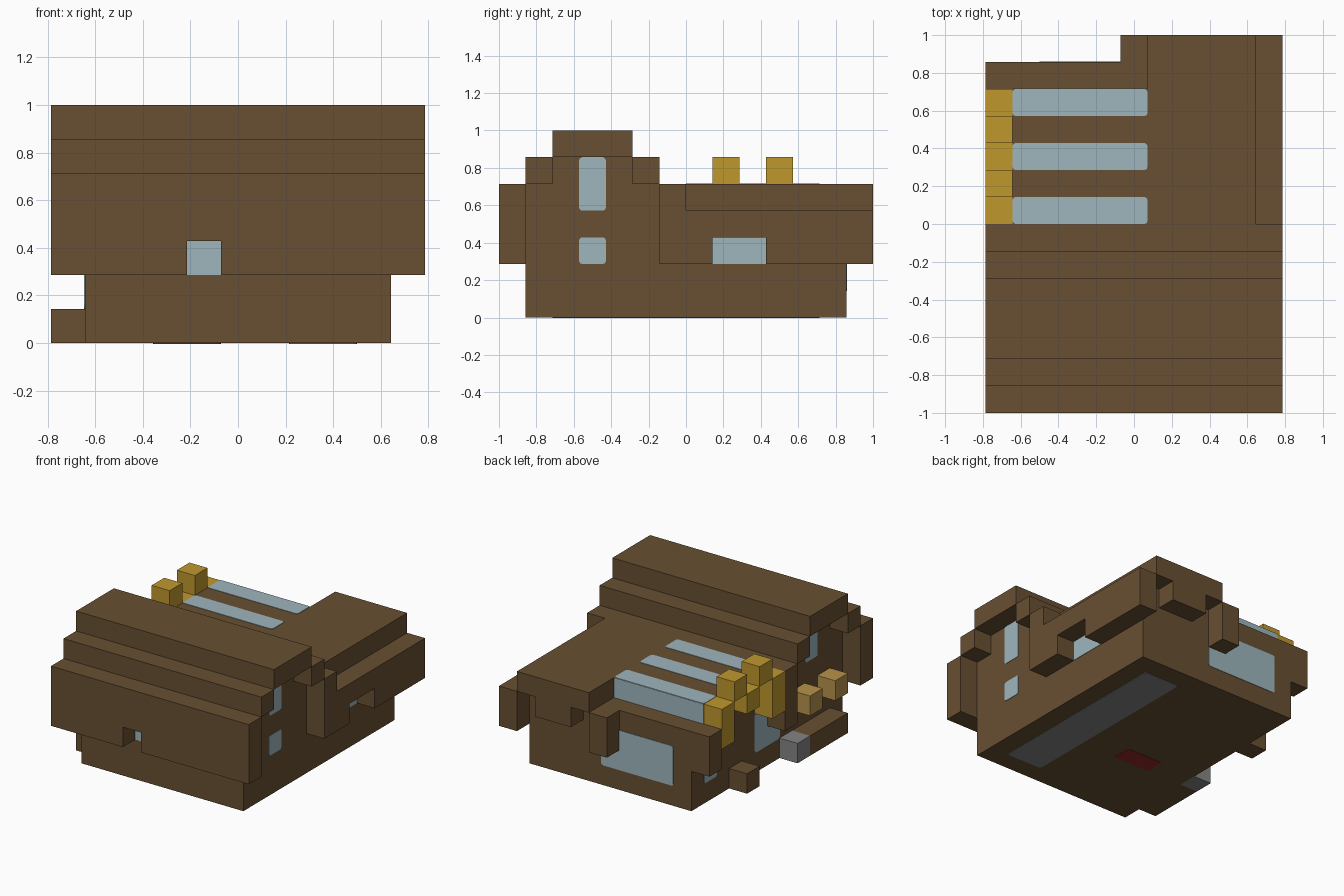
import bpy, bmesh
from mathutils import Vector

U = 1 / 7  # one building block
cube = bpy.data.objects.get("Cube")
if cube:
    bpy.data.objects.remove(cube, do_unlink=True)


def material(name, rgb):
    m = bpy.data.materials.new(name)
    m.use_nodes = True
    m.diffuse_color = (*rgb, 1)
    m.node_tree.nodes["Principled BSDF"].inputs["Base Color"].default_value = (*rgb, 1)
    return m


BROWN = material("brown wood", (0.138, 0.078, 0.032))
BLUE = material("pale blue glass", (0.342, 0.468, 0.515))
GOLD = material("gold", (0.52, 0.314, 0.027))
TAN = material("tan lantern", (0.47, 0.29, 0.07))
GREY = material("grey stone", (0.23, 0.23, 0.23))
RED = material("dark red", (0.3, 0.02, 0.02))


def place(p):
    """Block coordinates to model coordinates."""
    return Vector(((p[0] - 5.5) * U, (p[1] - 7) * U, p[2] * U))


def add_box(bm, lo, hi):
    size = hi - lo
    made = bmesh.ops.create_cube(bm, size=1)["verts"]
    for v in made:
        v.co = (lo + hi) / 2 + Vector(a * b for a, b in zip(v.co, size))


def finish(bm, name, mat):
    mesh = bpy.data.meshes.new(name)
    bm.to_mesh(mesh)
    bm.free()
    mesh.materials.append(mat)
    ob = bpy.data.objects.new(name, mesh)
    bpy.context.collection.objects.link(ob)
    return ob


def blocks(name, mat, *boxes):
    """One object of boxes, each given as x, y and z ranges in blocks."""
    bm = bmesh.new()
    for x, y, z in boxes:
        add_box(bm, place((x[0], y[0], z[0])), place((x[1], y[1], z[1])))
    return finish(bm, name, mat)


def plate(name, mat, axis, x, y, z, radius=0.016):
    """Thin panel with rounded corners, centred on a wall plane."""
    lo, hi = place((x[0], y[0], z[0])), place((x[1], y[1], z[1]))
    lo[axis] -= 0.003
    hi[axis] += 0.003
    bm = bmesh.new()
    add_box(bm, lo, hi)
    if radius:
        edges = [e for e in bm.edges
                 if abs((e.verts[0].co - e.verts[1].co)[axis]) > 0.001]
        bmesh.ops.bevel(bm, geom=edges, offset=radius, segments=2,
                        affect='EDGES', profile=0.5)
    return finish(bm, name, mat)


FULL = (0, 11)

# Solid house body
blocks("house_body", BROWN,
       ((1, 10), (1, 13), (0, 4)),
       ((1, 10), (1, 12), (4, 5)),
       ((1, 10), (2, 5), (5, 6)))

# Stepped main roof, overhanging both ends
blocks("main_roof", BROWN,
       (FULL, (0, 1), (3, 5)),
       ((0, 4), (0, 1), (2, 3)),
       ((5, 11), (0, 1), (2, 3)),
       (FULL, (1, 2), (5, 6)),
       (FULL, (2, 5), (6, 7)),
       (FULL, (5, 6), (5, 6)),
       (FULL, (6, 7), (2, 5)))

# Rear roof with its gable end
blocks("rear_roof", BROWN,
       ((6, 10), (7, 14), (4, 5)),
       ((10, 11), (7, 14), (3, 4)),
       ((10, 11), (7, 8), (2, 3)),
       ((10, 11), (10, 14), (2, 3)),
       ((5, 6), (13, 14), (2, 4)),
       ((7, 9), (13, 14), (3, 4)))
blocks("side_roof_eave", BROWN, ((0, 1), (12, 13), (2, 4)))

# Gold gable trim
trim = [((0, 1), (j, j + 1), (3, 5)) for j in (7, 11)]
trim += [((0, 1), (j, j + 1), (5, 6)) for j in (8, 10)]
trim.append(((0, 1), (9, 10), (4, 5)))
blocks("gold_trim", GOLD, *trim)

# Steps and lanterns by the side entrance
blocks("side_porch", BROWN, ((0, 1), (2, 5), (0, 1)))
blocks("side_block", BROWN, ((0, 1), (9, 10), (0, 1)))
blocks("stone_step", GREY, ((0, 1), (5, 6), (0, 1)))
for j in (2, 4):
    blocks("lantern", TAN, ((0, 1), (j, j + 1), (2, 3)))

# Roof glazing
for j in (7, 9, 11):
    plate("roof_window", BLUE, 2, (1, 6), (j, j + 1), (5, 5))
plate("roof_window_side", BLUE, 1, (1, 6), (12, 12), (4, 5), 0)

# Wall windows
plate("front_window", BLUE, 1, (4, 5), (1, 1), (2, 3), 0)
plate("back_window", BLUE, 1, (2, 6), (13, 13), (1, 3))
plate("left_low_window", BLUE, 0, (10, 10), (3, 4), (2, 3))
plate("left_wide_window", BLUE, 0, (10, 10), (8, 10), (2, 3), 0)
for x in (1, 10):
    plate("gable_window", BLUE, 0, (x, x), (3, 4), (4, 6))
plate("right_wide_window", BLUE, 0, (1, 1), (6, 8), (1, 3))
plate("right_small_window", BLUE, 0, (1, 1), (11, 12), (1, 3))

# Panels on the underside
plate("floor_strip", GREY, 2, (7, 9), (2, 12), (0, 0))
plate("floor_mat", RED, 2, (3, 5), (5, 6), (0, 0))
